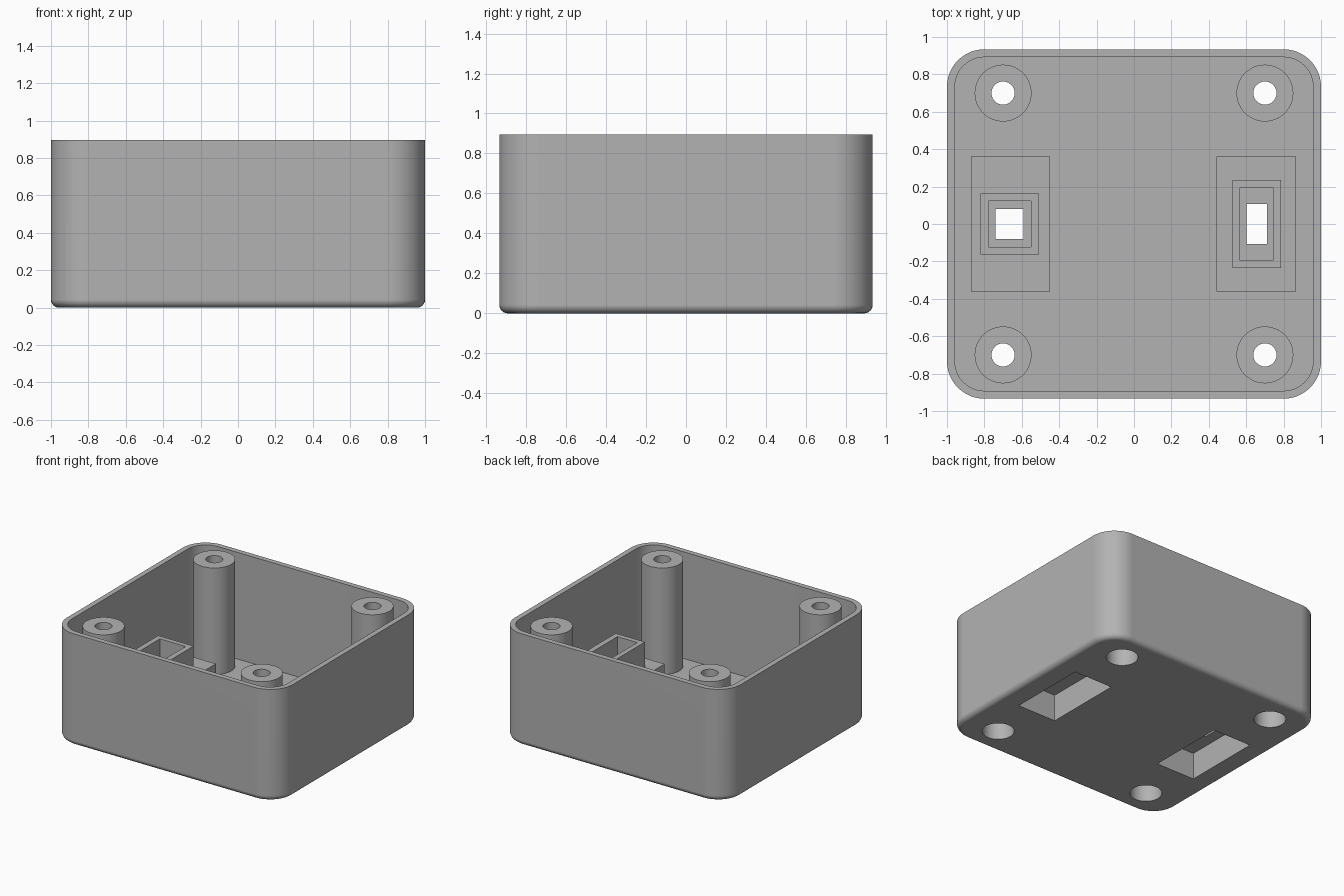
import bpy, bmesh
from math import sin, cos, pi, radians

if "Cube" in bpy.data.objects:
    bpy.data.objects.remove(bpy.data.objects["Cube"], do_unlink=True)

HX, HY, TOP = 1.0, 0.934, 0.895      # half width, half depth, height
WALL, FLOOR, CORNER = 0.042, 0.042, 0.2
SHELF, TOWER = 0.255, 0.457          # heights of the socket steps

grey = bpy.data.materials.new("plain grey")
grey.use_nodes = True
colour = (0.45, 0.45, 0.45, 1)
grey.diffuse_color = colour
grey.node_tree.nodes["Principled BSDF"].inputs["Base Color"].default_value = colour


def rect(x0, x1, y, z):
    return [(x0, -y, z), (x1, -y, z), (x1, y, z), (x0, y, z)]


def circle(x, y, r, z, n=48):
    return [(x + r * cos(2 * pi * i / n), y + r * sin(2 * pi * i / n), z) for i in range(n)]


def round_rect(inset, z, n=12):
    r = CORNER - inset
    ring = []
    for q, (sx, sy) in enumerate([(1, 1), (-1, 1), (-1, -1), (1, -1)]):
        for i in range(n + 1):
            a = pi / 2 * (q + i / n)
            ring.append((sx * (HX - CORNER) + r * cos(a), sy * (HY - CORNER) + r * sin(a), z))
    return ring


def loft(name, rings, caps=False):
    """Join successive rings with quads, optionally closing both ends."""
    bm = bmesh.new()
    loops = [[bm.verts.new(p) for p in ring] for ring in rings]
    n = len(loops[0])
    for a, b in zip(loops, loops[1:]):
        for i in range(n):
            j = (i + 1) % n
            bm.faces.new((a[i], a[j], b[j], b[i]))
    if caps:
        bm.faces.new(loops[0][::-1])
        bm.faces.new(loops[-1])
    mesh = bpy.data.meshes.new(name)
    bm.to_mesh(mesh)
    bm.free()
    mesh.materials.append(grey)
    obj = bpy.data.objects.new(name, mesh)
    bpy.context.collection.objects.link(obj)
    return obj


def select(obj):
    bpy.ops.object.select_all(action='DESELECT')
    obj.select_set(True)
    bpy.context.view_layer.objects.active = obj


def smooth(obj):
    select(obj)
    bpy.ops.object.shade_smooth_by_angle(angle=radians(35))
    mod = obj.modifiers.new("even shading", 'WEIGHTED_NORMAL')
    mod.keep_sharp = True


# Open tray with rounded corners and a rounded bottom edge
fillet = 0.042
rings = []
for i in range(7):
    a = pi / 2 * i / 6
    rings.append(round_rect(fillet * (1 - sin(a)), fillet * (1 - cos(a))))
rings += [round_rect(0, TOP), round_rect(WALL, TOP), round_rect(WALL, FLOOR)]
case = loft("case", rings, caps=True)

cutters = []

# Hollow corner posts, open below for screw heads, with a narrow hole on top
for side, x in (("right", -0.7), ("left", 0.7)):
    for end, y in (("front", -0.7), ("back", 0.7)):
        profile = [(0.152, FLOOR), (0.152, TOP), (0.062, TOP), (0.062, TOP - 0.1),
                   (0.116, TOP - 0.1), (0.116, FLOOR)]
        smooth(loft(f"{end}_{side}_post", [circle(x, y, r, z) for r, z in profile]))
        cutters.append(loft("hole_cutter", [circle(x, y, 0.116, z) for z in (-0.1, 0.1)], True))


def socket(name, block, tower, well, slot):
    """Stepped block on the floor: hollow underneath, open tower above."""
    cavity = (block[0] + WALL, block[1] - WALL, block[2] - WALL)
    steps = [(block, FLOOR), (block, SHELF), (tower, SHELF), (tower, TOWER),
             (well, TOWER), (well, SHELF), (slot, SHELF), (slot, SHELF - WALL),
             (cavity, SHELF - WALL), (cavity, FLOOR)]
    loft(name, [rect(*size, z) for size, z in steps])
    cutters.append(loft("opening_cutter", [rect(*cavity, z) for z in (-0.1, 0.1)], True))


# Each size is left x, right x and half depth
socket("right_socket", (-0.872, -0.448, 0.361), (-0.82, -0.507, 0.163),
       (-0.778, -0.55, 0.124), (-0.74, -0.59, 0.079))
socket("left_socket", (0.442, 0.866, 0.361), (0.527, 0.786, 0.234),
       (0.567, 0.743, 0.194), (0.602, 0.711, 0.108))

# Cut the floor openings, then drop the cutters
for cutter in cutters:
    cutter.hide_render = True
    select(case)
    cut = case.modifiers.new("cut", 'BOOLEAN')
    cut.operation = 'DIFFERENCE'
    cut.solver = 'EXACT'
    cut.object = cutter
    bpy.ops.object.modifier_apply(modifier=cut.name)
    bpy.data.objects.remove(cutter, do_unlink=True)
smooth(case)
